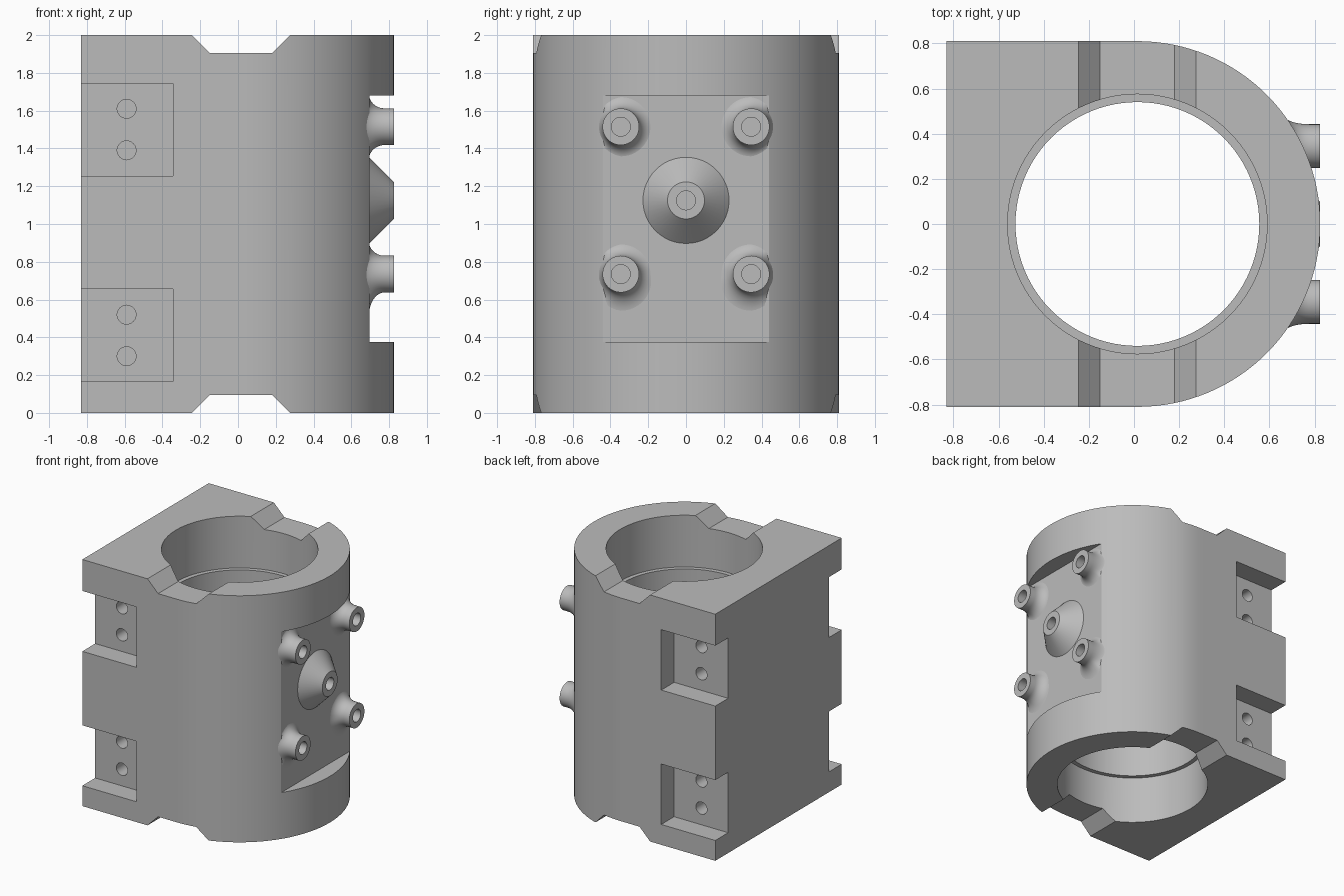
import bpy, bmesh
from math import sin, cos, pi, sqrt
from mathutils import Vector

if "Cube" in bpy.data.objects:
    bpy.data.objects.remove(bpy.data.objects["Cube"])

grey = bpy.data.materials.new("plain_grey")
grey.use_nodes = True
grey.diffuse_color = (0.5, 0.5, 0.5, 1)
grey.node_tree.nodes["Principled BSDF"].inputs["Base Color"].default_value = (0.5, 0.5, 0.5, 1)

CX = 0.015       # axis of the bore and of the rounded side
R = 0.81         # outer radius
FLAT = 0.695     # plane of the recessed face
TIP = 0.825      # outer end of the ports


def loft(name, rings):
    """Skin a list of equal-length rings and cap both ends."""
    bm = bmesh.new()
    loops = [[bm.verts.new(p) for p in ring] for ring in rings]
    n = len(loops[0])
    for a, b in zip(loops, loops[1:]):
        for i in range(n):
            j = (i + 1) % n
            bm.faces.new((a[i], a[j], b[j], b[i]))
    bm.faces.new(loops[0])
    bm.faces.new(loops[-1])
    bmesh.ops.recalc_face_normals(bm, faces=bm.faces)
    me = bpy.data.meshes.new(name)
    bm.to_mesh(me)
    bm.free()
    me.materials.append(grey)
    ob = bpy.data.objects.new(name, me)
    bpy.context.collection.objects.link(ob)
    return ob


def circle(centre, r, axis, n=48):
    """Circle of points about a world axis."""
    u, v = {"x": ((0, 1, 0), (0, 0, 1)), "y": ((1, 0, 0), (0, 0, 1)),
            "z": ((1, 0, 0), (0, 1, 0))}[axis]
    return [Vector(centre) + r * (cos(2 * pi * i / n) * Vector(u) + sin(2 * pi * i / n) * Vector(v))
            for i in range(n)]


def box(name, x0, x1, y0, y1, z0, z1):
    return loft(name, [[(x0, y0, z), (x1, y0, z), (x1, y1, z), (x0, y1, z)] for z in (z0, z1)])


def cut(target, cutter):
    mod = target.modifiers.new("cut", "BOOLEAN")
    mod.operation = "DIFFERENCE"
    mod.solver = "EXACT"
    mod.object = cutter
    bpy.context.view_layer.objects.active = target
    bpy.ops.object.modifier_apply(modifier=mod.name)
    bpy.data.objects.remove(cutter)


def smooth(ob):
    bpy.ops.object.select_all(action="DESELECT")
    ob.select_set(True)
    bpy.context.view_layer.objects.active = ob
    bpy.ops.object.shade_smooth_by_angle(angle=0.5)


# Housing: square on one side, half round on the other
outline = [(-0.83, R), (-0.83, -R)]
outline += [(CX + R * cos(a), R * sin(a)) for a in [pi * (i / 64 - 0.5) for i in range(65)]]
body = loft("housing", [[(x, y, z) for x, y in outline] for z in (0, 2)])

# Stepped bore, wider at both ends
bore = [(-0.1, 0.575), (0.39, 0.575), (0.39, 0.54), (1.58, 0.54), (1.58, 0.575), (2.1, 0.575)]
cut(body, loft("bore_cutter", [circle((CX, 0, z), r, "z", 96) for z, r in bore]))

# Sloped notches across the top and bottom ends
for end, s in ((2, 1), (0, -1)):
    section = [(-0.165, -0.095), (0.165, -0.095), (0.26, 0), (0.26, 0.1), (-0.26, 0.1), (-0.26, 0)]
    cut(body, loft("notch_cutter", [[(CX + x, y, end + s * z) for x, z in section] for y in (-1, 1)]))

# Recessed flat on the rounded side
cut(body, box("recess_cutter", FLAT, 1, -1, 1, 0.375, 1.68))

# Side pockets with two blind screw holes each
for side in (-1, 1):
    floor = 0.645 * side
    for z in (0.41, 1.5):
        y0, y1 = sorted((floor, side))
        cut(body, box("pocket_cutter", -1, -0.345, y0, y1, z - 0.245, z + 0.245))
        for dz in (-0.11, 0.11):
            rings = [circle((-0.59, y, z + dz), 0.05, "y", 32) for y in (floor - 0.15 * side, side)]
            cut(body, loft("hole_cutter", rings))
smooth(body)


def bore_rings(y, z):
    """Tip and inside rings of a port."""
    return [circle((x, y, z), 0.05, "x") for x in (TIP, FLAT + 0.002)]


# Central conical port
cone = [circle((x, 0, 1.125), r, "x") for x, r in ((FLAT - 0.01, 0.228), (FLAT, 0.228), (TIP, 0.098))]
smooth(loft("central_port", cone + bore_rings(0, 1.125)))


def flared_ring(y, z, t, drop):
    """One ring of a concave flare that settles onto the surface below it."""
    points = []
    for i in range(48):
        a = 2 * pi * i / 48
        dy, dz = cos(a), sin(a)
        outward = max(0, dy if y > 0 else -dy)
        flare = 0.08 - 0.035 * outward + drop * max(0, -dz)
        foot = y + dy * (0.097 + flare)
        base = min(FLAT, CX + sqrt(R * R - foot * foot)) - 0.003
        r = 0.097 + flare * (1 - sin(t * pi / 2))
        points.append((base + (0.775 - base) * (1 - cos(t * pi / 2)), y + dy * r, z + dz * r))
    return points


# Four corner ports with flared feet
for y, side in ((0.345, "left"), (-0.345, "right")):
    for z, level, drop in ((0.735, "lower", 0.05), (1.515, "upper", 0)):
        rings = [circle((0.62, y, z), 0.09, "x")]
        rings += [flared_ring(y, z, k / 8, drop) for k in range(9)]
        rings.append(circle((TIP, y, z), 0.097, "x"))
        smooth(loft(f"corner_port_{level}_{side}", rings + bore_rings(y, z)))
